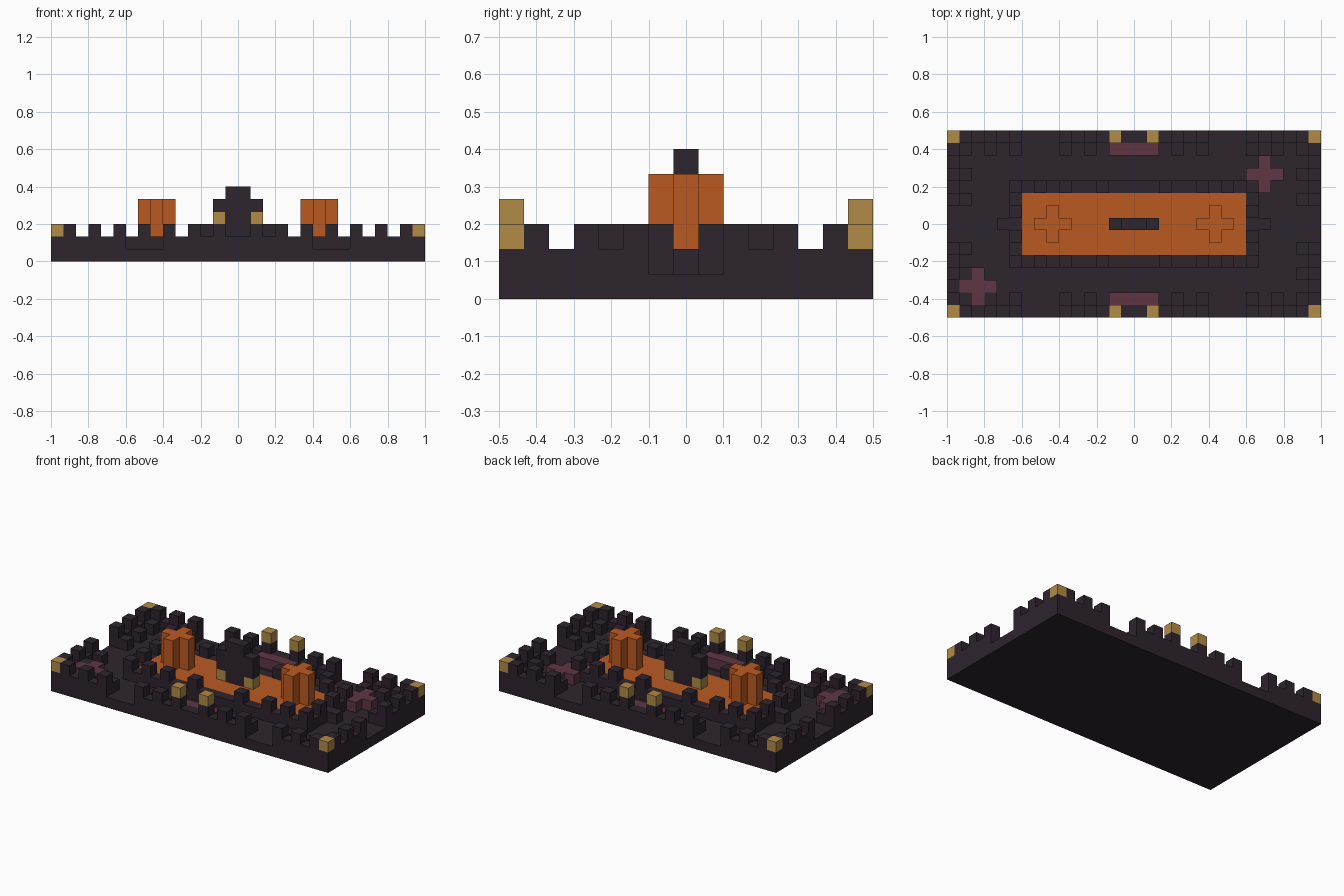
import bpy, bmesh
from mathutils import Matrix, Vector

if "Cube" in bpy.data.objects:
    bpy.data.objects.remove(bpy.data.objects["Cube"], do_unlink=True)

CELL = 2 / 30          # size of one building block
NX, NY = 30, 15        # plan size in blocks


def material(name, rgb):
    m = bpy.data.materials.new(name)
    m.use_nodes = True
    m.diffuse_color = (*rgb, 1)
    m.node_tree.nodes["Principled BSDF"].inputs["Base Color"].default_value = (*rgb, 1)
    return m


DARK = material("dark stone", (0.027, 0.018, 0.027))
ORANGE = material("orange", (0.50, 0.102, 0.016))
GOLD = material("gold", (0.434, 0.258, 0.061))
PLUM = material("plum", (0.112, 0.037, 0.058))


def build(name, mat, boxes):
    """One object from boxes (x0, x1, y0, y1, z0, z1) in block units."""
    bm = bmesh.new()
    for x0, x1, y0, y1, z0, z1 in boxes:
        mid = Vector(((x0 + x1 - NX) / 2, (y0 + y1 - NY) / 2, (z0 + z1) / 2)) * CELL
        size = Vector((x1 - x0, y1 - y0, z1 - z0)) * CELL
        bmesh.ops.create_cube(bm, size=1, matrix=Matrix.LocRotScale(mid, None, size))
    mesh = bpy.data.meshes.new(name)
    bm.to_mesh(mesh)
    bm.free()
    mesh.materials.append(mat)
    ob = bpy.data.objects.new(name, mesh)
    bpy.context.collection.objects.link(ob)


def four_way(boxes):
    """Repeat boxes mirrored across both middle axes, without duplicates."""
    out = set()
    for x0, x1, y0, y1, z0, z1 in boxes:
        for xs in ((x0, x1), (NX - x1, NX - x0)):
            for ys in ((y0, y1), (NY - y1, NY - y0)):
                out.add((*xs, *ys, z0, z1))
    return sorted(out)


def cube(x, y, z0, z1):
    return (x, x + 1, y, y + 1, z0, z1)


def cross(x, y, z0, z1):
    return [(x - 1, x + 2, y, y + 1, z0, z1),
            (x, x + 1, y + 1, y + 2, z0, z1),
            (x, x + 1, y - 1, y, z0, z1)]


# Ground slab
build("base_slab", DARK, [(0, NX, 0, NY, 0, 1)])

# Outer walls with openings on every side
build("outer_walls", DARK, four_way([(0, 6, 0, 1, 1, 2), (9, 21, 0, 1, 1, 2), (0, 1, 1, 6, 1, 2)]))

# Battlements on the outer walls
long_cells, short_cells = (1, 3, 5, 9, 11, 13), (1, 3, 5)
build("outer_battlements", DARK, four_way(
    [cube(x, 0, 2, 3) for x in long_cells] + [cube(0, y, 2, 3) for y in short_cells]))

# Buttresses against the inside of the walls
build("buttresses", DARK, four_way(
    [cube(x, 1, 1, 2) for x in (1, 3, 5, 9, 11)] + [cube(1, y, 1, 2) for y in (3, 5)]))

# Gold caps on the corners and the middle gates
build("corner_caps", GOLD, four_way([cube(0, 0, 2, 3)]))
build("gate_caps", GOLD, four_way([cube(13, 0, 3, 4)]))

# Plum walkways behind the gates and plum crosses in the yard
build("gate_walkways", PLUM, four_way([(13, 17, 1, 2, 1, 2)]))
build("front_yard_cross", PLUM, cross(2, 2, 1, 2))
build("back_yard_cross", PLUM, cross(25, 11, 1, 2))

# Inner platform: orange floor, dark rim, posts and end steps
build("platform_floor", ORANGE, [(6, 24, 5, 10, 1, 2)])
build("platform_rim", DARK, four_way([(5, 25, 4, 5, 1, 2), (5, 6, 5, 10, 1, 2)]))
build("platform_posts", DARK, four_way(
    [cube(x, 4, 2, 3) for x in (5, 7, 9, 12)] + [cube(5, 6, 2, 3)]))
build("platform_steps", DARK, four_way([cube(4, 7, 1, 2)]))

# Cross-shaped towers
build("right_tower", ORANGE, cross(8, 7, 2, 5))
build("left_tower", ORANGE, cross(21, 7, 2, 5))

# Central monument with gold feet
build("monument", DARK, [(14, 16, 7, 8, 2, 6), (13, 14, 7, 8, 3, 5), (16, 17, 7, 8, 3, 5)])
build("monument_feet", GOLD, four_way([cube(13, 7, 2, 3)]))
